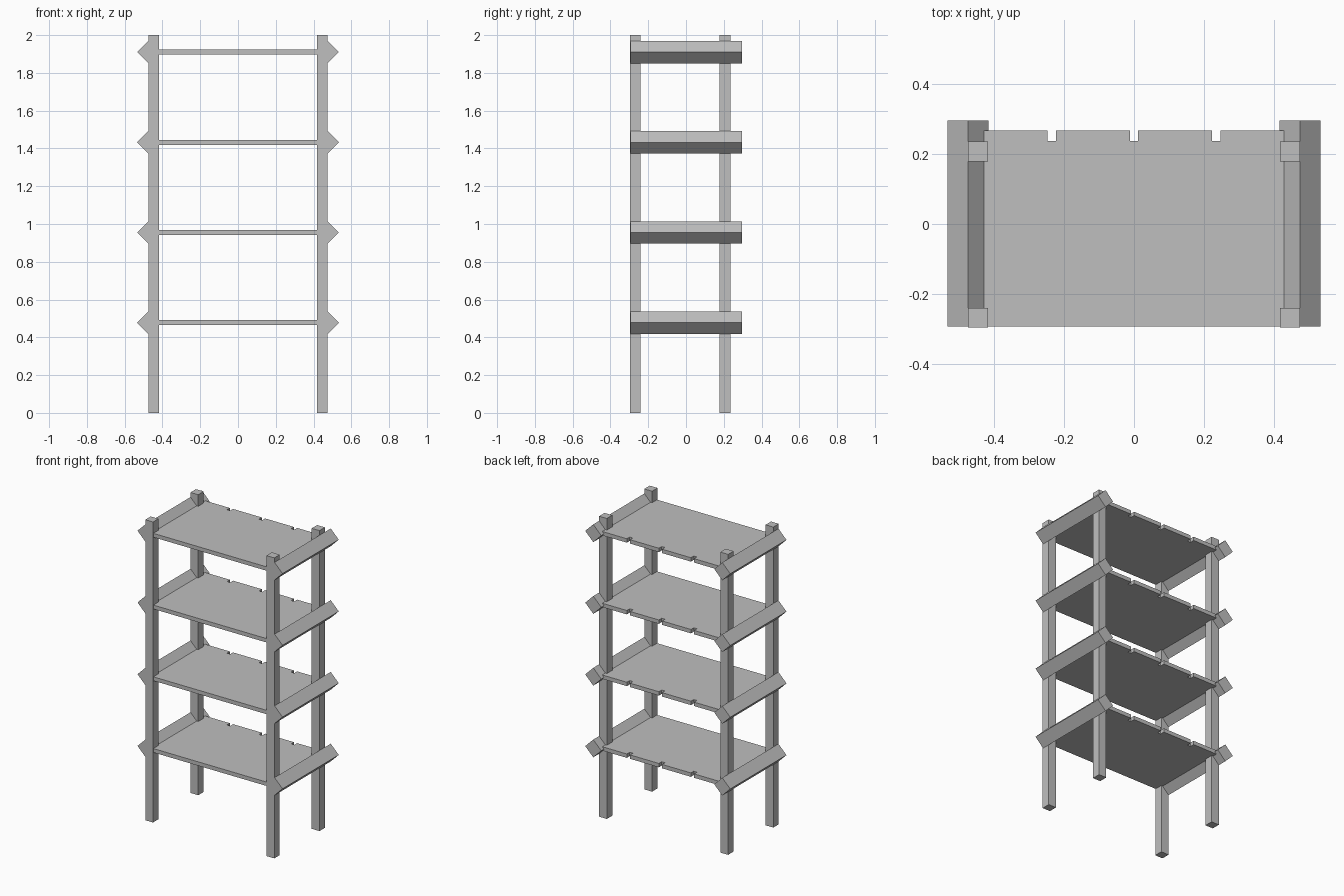
import bpy
import bmesh
from math import radians, sqrt
from mathutils import Matrix

cube = bpy.data.objects.get("Cube")
if cube:
    bpy.data.objects.remove(cube, do_unlink=True)

grey = bpy.data.materials.new("plain grey")
grey.use_nodes = True
COLOUR = (0.52, 0.52, 0.52, 1)
grey.diffuse_color = COLOUR
grey.node_tree.nodes["Principled BSDF"].inputs["Base Color"].default_value = COLOUR


def add_object(name, bm):
    bmesh.ops.recalc_face_normals(bm, faces=bm.faces)
    mesh = bpy.data.meshes.new(name)
    bm.to_mesh(mesh)
    bm.free()
    mesh.materials.append(grey)
    obj = bpy.data.objects.new(name, mesh)
    bpy.context.scene.collection.objects.link(obj)
    return obj


def box(name, centre, size, tilt=0):
    """Box of the given size, turned about the y axis by tilt degrees."""
    bm = bmesh.new()
    turn = Matrix.Rotation(radians(tilt), 4, 'Y')
    bmesh.ops.create_cube(bm, size=1, matrix=Matrix.Translation(centre) @ turn
                          @ Matrix.Diagonal((*size, 1)))
    return add_object(name, bm)


def shelf(name, z):
    """Flat board with three notches along its back edge."""
    half, front, back, thick = 0.43, -0.293, 0.268, 0.026
    notch_half, notch_depth = 0.012, 0.03
    outline = [(-half, front), (half, front), (half, back)]
    for x in (0.236, 0, -0.236):
        r, l = x + notch_half, x - notch_half
        outline += [(r, back), (r, back - notch_depth),
                    (l, back - notch_depth), (l, back)]
    outline.append((-half, back))
    bm = bmesh.new()
    face = bm.faces.new([bm.verts.new((x, y, z - thick / 2)) for x, y in outline])
    top = bmesh.ops.extrude_face_region(bm, geom=[face])["geom"]
    bmesh.ops.translate(bm, vec=(0, 0, thick),
                        verts=[v for v in top if isinstance(v, bmesh.types.BMVert)])
    return add_object(name, bm)


POST = 0.057
RAIL_X, RAIL_HALF_DIAGONAL = 0.475, 0.059
RAIL_SIDE = RAIL_HALF_DIAGONAL * sqrt(2)
SIDES = (("left", 1), ("right", -1))

# Four square posts
for side, s in SIDES:
    for end, y in (("front", -0.2685), ("back", 0.207)):
        box(f"{end}_{side}_post", (s * 0.4465, y, 1), (POST, POST, 2))

# Shelves, each carried by a diamond-section rail at both ends
for i in range(1, 5):
    z = 0.4775 * i
    shelf(f"shelf_{i}", z)
    for side, s in SIDES:
        box(f"{side}_rail_{i}", (s * RAIL_X, 0.0015, z),
            (RAIL_SIDE, 0.591, RAIL_SIDE), 45)
